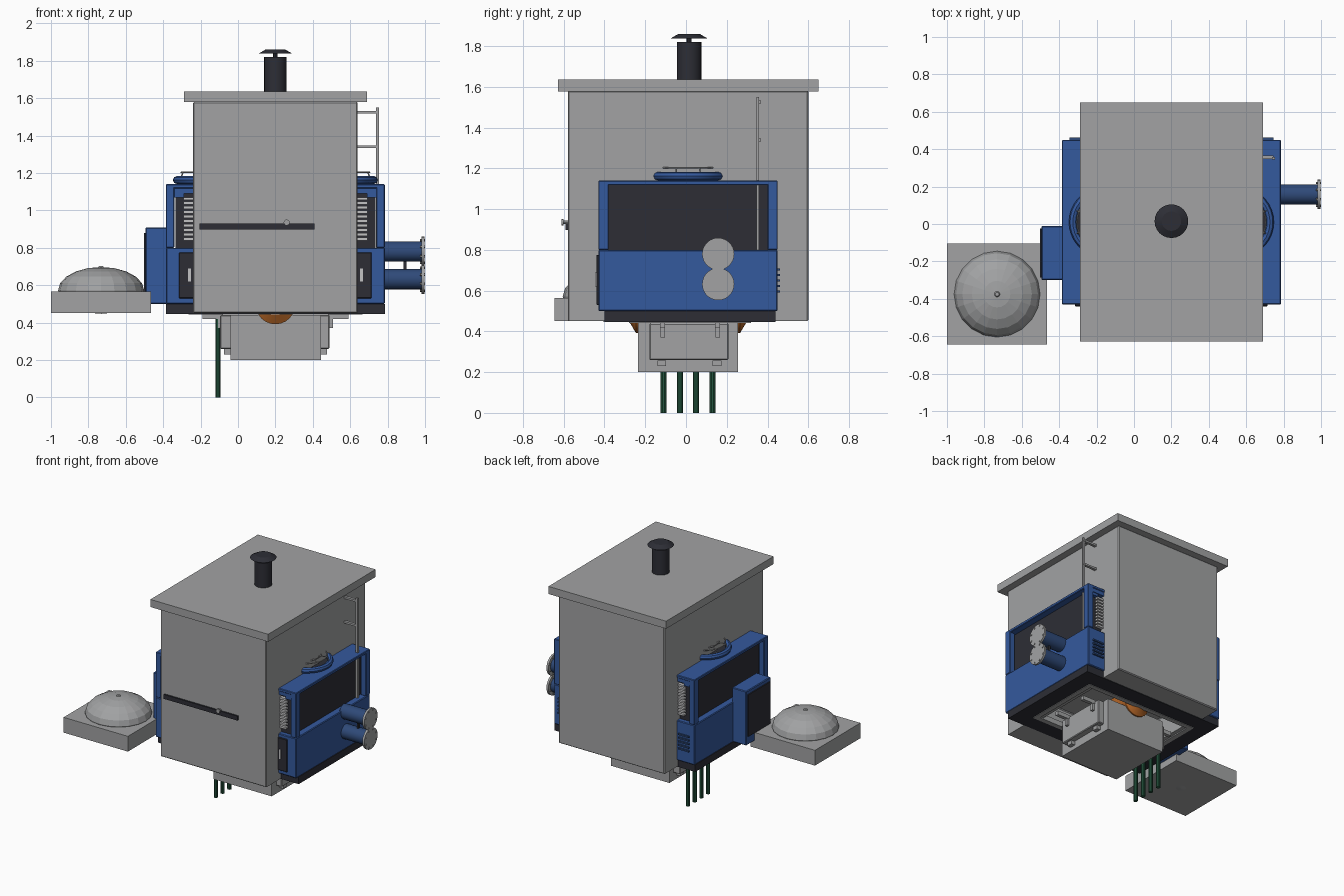
import bpy, math
from mathutils import Vector

if "Cube" in bpy.data.objects:
    bpy.data.objects.remove(bpy.data.objects["Cube"])


def material(name, rgb):
    m = bpy.data.materials.new(name)
    m.diffuse_color = (*rgb, 1)
    m.use_nodes = True
    m.node_tree.nodes["Principled BSDF"].inputs["Base Color"].default_value = m.diffuse_color
    return m


GREY = material("concrete grey", (0.36, 0.365, 0.37))
PALE = material("pale metal", (0.55, 0.55, 0.56))
BLUE = material("cabinet blue", (0.034, 0.10, 0.34))
PIPE = material("pipe blue", (0.028, 0.068, 0.19))
DARK = material("dark metal", (0.026, 0.027, 0.036))
GREEN = material("pile green", (0.018, 0.095, 0.05))
ORANGE = material("burner orange", (0.45, 0.13, 0.02))

CX, CY = 0.2, 0.01      # centre of the machine


def finish(name, mat, bevel=0):
    o = bpy.context.object
    o.name = name
    o.data.materials.append(mat)
    if bevel:
        b = o.modifiers.new("bevel", 'BEVEL')
        b.width, b.segments = bevel, 1
    return o


def box(name, x, y, z, mat, bevel=0):
    """Box from (min, max) pairs."""
    lo, hi = Vector((min(x), min(y), min(z))), Vector((max(x), max(y), max(z)))
    bpy.ops.mesh.primitive_cube_add(size=1, location=(lo + hi) / 2)
    bpy.context.object.scale = hi - lo
    bpy.ops.object.transform_apply(location=False, rotation=False, scale=True)
    return finish(name, mat, bevel)


def rod(name, a, b, r, mat, n=16, r2=None, smooth=True):
    """Cylinder or cone between two points."""
    a, b = Vector(a), Vector(b)
    d = b - a
    bpy.ops.mesh.primitive_cone_add(vertices=n, radius1=r, radius2=r if r2 is None else r2,
                                    depth=d.length, location=(a + b) / 2,
                                    rotation=d.to_track_quat('Z', 'Y').to_euler())
    o = finish(name, mat)
    if smooth:
        bpy.ops.object.shade_smooth_by_angle()
    return o


def frame(name, x, y, z, w, mat):
    """Rectangular frame of bars of width w lying flat."""
    for i in (0, 1):
        s = w * (1 - 2 * i)
        box(name + "_side", (x[i], x[i] + s), y, z, mat)
        box(name + "_end", (x[0] + w, x[1] - w), (y[i], y[i] + s), z, mat)


# Main housing with a pocket underneath
housing = box("housing", (-0.24, 0.64), (-0.58, 0.60), (0.45, 1.58), GREY)
cutter = box("pocket_cutter", (-0.2, 0.6), (-0.3, 0.33), (0.3, 0.62), GREY)
cut = housing.modifiers.new("pocket", 'BOOLEAN')
cut.object, cut.operation, cut.solver = cutter, 'DIFFERENCE', 'EXACT'
bpy.context.view_layer.objects.active = housing
bpy.ops.object.modifier_apply(modifier="pocket")
bpy.data.objects.remove(cutter, do_unlink=True)
bev = housing.modifiers.new("bevel", 'BEVEL')
bev.width, bev.segments = 0.006, 1
box("roof_slab", (-0.29, 0.69), (-0.627, 0.65), (1.578, 1.635), GREY)

# Chimney with rain cap
rod("chimney", (CX, 0.015, 1.63), (CX, 0.015, 1.82), 0.06, DARK, 24)
rod("chimney_stem", (CX, 0.015, 1.81), (CX, 0.015, 1.85), 0.012, DARK, 8)
rod("chimney_cap", (CX, 0.015, 1.838), (CX, 0.015, 1.86), 0.09, DARK, 24, 0.052)

# Rail and valve on the front wall
box("front_rail", (-0.205, 0.41), (-0.592, -0.575), (0.897, 0.93), DARK)
rod("valve_stem", (0.26, -0.58, 0.935), (0.26, -0.612, 0.935), 0.008, GREY, 8)
rod("valve_head", (0.26, -0.60, 0.935), (0.26, -0.612, 0.935), 0.016, GREY, 12)

# Cabinets at both sides of the housing, mirrored in x and y
for sx in (1, -1):
    def X(a, b):
        return (CX + sx * (a - CX), CX + sx * (b - CX))

    box("lower_cabinet", X(0.605, 0.785), (-0.43, 0.45), (0.5, 0.8), BLUE, 0.005)
    box("cabinet_core", X(0.605, 0.735), (-0.395, 0.415), (0.8, 1.12), DARK)
    box("cabinet_top", X(0.605, 0.785), (-0.43, 0.45), (1.118, 1.14), BLUE, 0.004)
    for sy in (1, -1):
        def Y(a, b):
            return (CY + sy * a, CY + sy * b)

        box("corner_post", X(0.74, 0.785), Y(0.39, 0.44), (0.8, 1.135), BLUE, 0.004)
        box("end_beam", X(0.605, 0.745), Y(0.40, 0.435), (1.09, 1.12), BLUE)
        box("beam_step", X(0.69, 0.745), Y(0.40, 0.43), (1.07, 1.09), BLUE)
        for i in range(10):
            z = 0.84 + i * 0.024
            box("louvre", X(0.61, 0.692), Y(0.38, 0.43), (z, z + 0.014), PALE)
    # Front door panel and rear vents
    box("front_panel", X(0.605, 0.715), (-0.44, -0.425), (0.53, 0.775), DARK, 0.003)
    box("panel_handle", X(0.652, 0.668), (-0.446, -0.438), (0.62, 0.69), PALE)
    for i in range(5):
        z = 0.59 + i * 0.027
        box("rear_vent", X(0.655, 0.745), (0.448, 0.462), (z, z + 0.011), PIPE)
    # Roof fan: ring, grille hoop, hub and blades
    fx = CX + sx * 0.36
    bpy.ops.mesh.primitive_torus_add(major_radius=0.167, minor_radius=0.021, major_segments=36,
                                     minor_segments=8, location=(fx, CY, 1.162))
    finish("fan_ring", BLUE)
    bpy.ops.object.shade_smooth_by_angle()
    rod("fan_well", (fx, CY, 1.135), (fx, CY, 1.15), 0.155, DARK, 32)
    for r, z in ((0.145, 1.203), (0.10, 1.203)):
        bpy.ops.mesh.primitive_torus_add(major_radius=r, minor_radius=0.004, major_segments=32,
                                         minor_segments=4, location=(fx, CY, z))
        finish("fan_guard", GREY)
    for i in range(8):
        a = i * math.pi / 4 + math.pi / 8
        c, s = math.cos(a), math.sin(a)
        rod("guard_spoke", (fx, CY, 1.203), (fx + 0.145 * c, CY + 0.145 * s, 1.203), 0.004, GREY, 4)
        rod("guard_leg", (fx + 0.145 * c, CY + 0.145 * s, 1.203),
            (fx + 0.16 * c, CY + 0.16 * s, 1.17), 0.004, GREY, 4)

# Ladder-like vent pole on the right wall
box("pole", (0.738, 0.754), (0.345, 0.359), (0.80, 1.55), GREY)
for z in (1.34, 1.525):
    box("pole_arm", (0.635, 0.745), (0.347, 0.367), (z - 0.007, z + 0.007), GREY)

# Two water pipes with bolted flanges
PY = 0.158
for z in (0.632, 0.78):
    rod("water_pipe", (0.77, PY, z), (0.985, PY, z), 0.054, PIPE, 24)
    rod("pipe_flange", (0.98, PY, z), (0.996, PY, z), 0.079, GREY, 28)
    for i in range(8):
        a = (i + 0.5) * math.pi / 4
        p = (PY + 0.066 * math.cos(a), z + 0.066 * math.sin(a))
        rod("flange_bolt", (0.974, *p), (1.0, *p), 0.007, GREY, 6)
box("pipe_link", (0.885, 0.90), (PY - 0.01, PY + 0.01), (0.67, 0.74), DARK)

# Control box on the left
box("control_box", (-0.495, -0.375), (-0.30, -0.01), (0.5, 0.908), BLUE, 0.005)
box("control_door", (-0.503, -0.494), (-0.285, -0.025), (0.565, 0.88), DARK)

# Yard slab with faceted dome
box("yard_slab", (-1.0, -0.465), (-0.645, -0.105), (0.45, 0.565), GREY)
bpy.ops.mesh.primitive_uv_sphere_add(segments=20, ring_count=10, radius=1,
                                     location=(-0.732, -0.375, 0.572))
bpy.context.object.scale = (0.23, 0.23, 0.125)
finish("dome", GREY)
rod("dome_knob", (-0.732, -0.375, 0.69), (-0.732, -0.375, 0.702), 0.02, GREY, 12, 0.01)

# Dark base frame and pale inner frame
frame("base_frame", (-0.385, 0.785), (-0.40, 0.44), (0.446, 0.5), 0.12, DARK)
frame("inner_frame", (-0.265, 0.665), (-0.28, 0.32), (0.442, 0.48), 0.035, GREY)

# Burner poking out below the housing
rod("burner", (CX, -0.245, 0.497), (CX, 0.265, 0.497), 0.106, ORANGE, 24)
rod("burner_front", (CX, -0.245, 0.497), (CX, -0.275, 0.497), 0.106, ORANGE, 24, 0.055)
rod("burner_back", (CX, 0.265, 0.497), (CX, 0.295, 0.497), 0.106, ORANGE, 24, 0.055)

# Foundation pit with side brackets
box("pit", (-0.04, 0.445), (-0.235, 0.255), (0.2, 0.44), GREY)
box("pit_wide", (-0.095, 0.49), (-0.18, 0.208), (0.26, 0.44), GREY, 0.005)
for sx in (1, -1):
    def X(a, b):
        return (CX + sx * (a - CX), CX + sx * (b - CX))

    for y in (-0.115, 0.155):
        box("upper_bracket", X(0.48, 0.59), (y - 0.013, y + 0.013), (0.42, 0.45), GREY)
        box("bracket_leg", X(0.48, 0.508), (y - 0.011, y + 0.011), (0.37, 0.43), GREY)
        box("lower_bracket", X(0.44, 0.475), (y - 0.025, y + 0.018), (0.23, 0.258), GREY)

# Piles
for i in range(4):
    y = -0.11 + i * 0.08
    rod("pile", (-0.107, y, 0), (-0.107, y, 0.43), 0.015, GREEN, 10)
